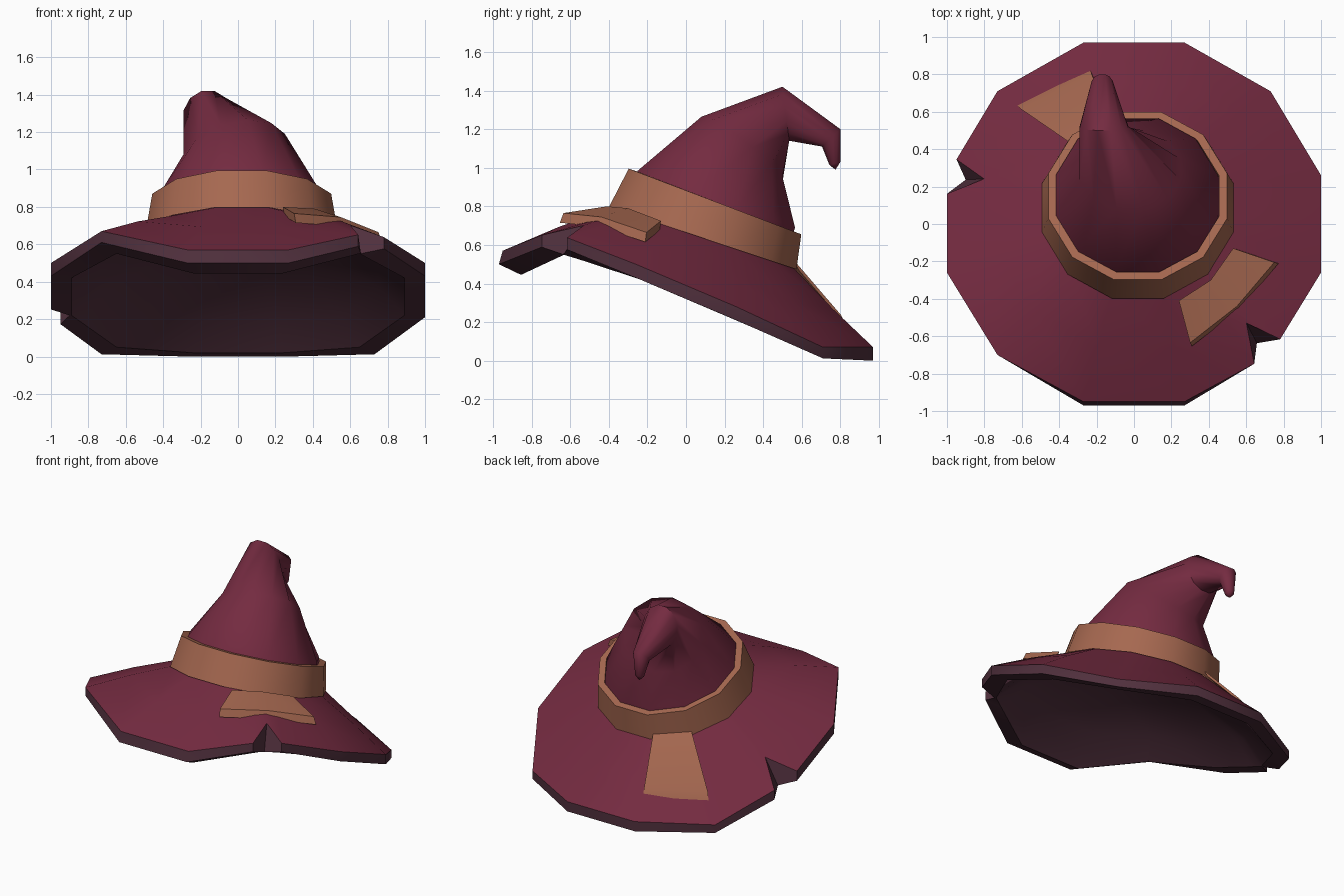
import bpy, bmesh, math
from mathutils import Vector as V

if "Cube" in bpy.data.objects:
    bpy.data.objects.remove(bpy.data.objects["Cube"])


def material(name, rgb):
    m = bpy.data.materials.new(name)
    m.diffuse_color = (*rgb, 1)
    m.use_nodes = True
    m.node_tree.nodes["Principled BSDF"].inputs["Base Color"].default_value = m.diffuse_color
    return m


MAROON = material("maroon cloth", (0.175, 0.024, 0.052))
PLUM = material("dark plum lining", (0.08, 0.029, 0.046))
TAN = material("tan leather", (0.38, 0.138, 0.08))


def finish(bm, name, mats, angle=35):
    bmesh.ops.recalc_face_normals(bm, faces=bm.faces)
    mesh = bpy.data.meshes.new(name)
    bm.to_mesh(mesh)
    bm.free()
    for m in mats:
        mesh.materials.append(m)
    ob = bpy.data.objects.new(name, mesh)
    bpy.context.collection.objects.link(ob)
    bpy.ops.object.select_all(action='DESELECT')
    ob.select_set(True)
    bpy.context.view_layer.objects.active = ob
    bpy.ops.object.shade_smooth_by_angle(angle=math.radians(angle))
    return ob


def loft(name, rings, mats, row_mat=None, tip=None, loop=False, angle=35):
    """Bridge equal-sized rings; optionally close on a tip point or back to the first ring."""
    bm = bmesh.new()
    rows = [[bm.verts.new(p) for p in r] for r in rings]
    if loop:
        rows.append(rows[0])
    n = len(rows[0])
    for j in range(len(rows) - 1):
        for i in range(n):
            k = (i + 1) % n
            f = bm.faces.new((rows[j][i], rows[j][k], rows[j + 1][k], rows[j + 1][i]))
            f.material_index = row_mat[j] if row_mat else 0
    if tip is not None:
        t = bm.verts.new(tip)
        for i in range(n):
            f = bm.faces.new((rows[-1][i], rows[-1][(i + 1) % n], t))
            f.material_index = row_mat[-1] if row_mat else 0
    return finish(bm, name, mats, angle)


# tilted hat frame
TILT = math.radians(18.5)
AX_Y = V((0, math.cos(TILT), -math.sin(TILT)))
AX_Z = V((0, math.sin(TILT), math.cos(TILT)))
BASE = V((0.02, 0.09, 0.645))
ANG = [math.radians(-75 + 30 * i) for i in range(12)]


def tilted(a, r, h):
    return BASE + AX_Z * h + V((r * math.cos(a), 0, 0)) + AX_Y * (r * math.sin(a))


# brim: half outline from front to back, mirrored in x
half = [  # x, y, top z, bottom z, lip z
    (0.27, -0.95, 0.57, 0.50, 0.445), (0.73, -0.70, 0.67, 0.61, 0.55),
    (1.0, -0.26, 0.50, 0.43, 0.42), (1.0, 0.26, 0.28, 0.21, 0.22),
    (0.73, 0.71, 0.07, 0.012, 0.05), (0.27, 0.97, 0.07, 0.0, 0.02)]
outline = half + [(-p[0],) + p[1:] for p in reversed(half)]
NOTCHES = (1, 8)


def mix(p, q, t):
    return tuple(a + (b - a) * t for a, b in zip(p, q))


columns = []  # (outline point, is notch apex)
for i, p in enumerate(outline):
    if i in NOTCHES:
        columns += [(mix(p, outline[i - 1], 0.19), False), (p, True),
                    (mix(p, outline[i + 1], 0.19), False)]
    else:
        columns.append((p, False))

rings = [[] for _ in range(7)]
for (x, y, zt, zb, zl), cut in columns:
    a = math.atan2(y, x)
    top, inner = V((x, y, zt)), tilted(a, 0.5, 0.0)
    mid = inner.lerp(top, 0.5) + V((0, 0, 0.01 if y < 0.5 else -0.01))
    lip = V((x * 0.89, y * 0.9, zl))
    bottom = V((x, y - (0.02 if y < -0.8 else 0), zb))
    if cut:
        top = top.lerp(inner, 0.37)
        bottom = lip + V((x, y, 0)) * 0.01
    pts = (inner, mid, top, bottom, lip, mid - V((0, 0, 0.08)), tilted(a, 0.42, -0.05))
    for ring, p in zip(rings, pts):
        ring.append(p)
# the underside closes as a shallow dome
loft("brim", rings, [MAROON, PLUM], [0, 0, 1, 1, 1, 1, 1], tip=tilted(0, 0, 0.0))


# crown: each section is front (y, z), back (y, z), centre x, half width, sideways slope
sections = [
    ((-0.30, 0.85), (0.53, 0.57), 0.015, 0.465, 0), ((-0.25, 0.985), (0.565, 0.69), 0.015, 0.445, 0),
    ((0.08, 1.25), (0.50, 0.94), -0.02, 0.28, 0.2), ((0.50, 1.42), (0.535, 1.14), -0.16, 0.135, 0),
    ((0.80, 1.20), (0.705, 1.11), -0.17, 0.058, 0), ((0.80, 1.03), (0.743, 1.015), -0.17, 0.03, 0)]
crown = []
for f, b, cx, hw, slope in sections:
    F, B = V((cx, *f)), V((cx, *b))
    c, d = (F + B) / 2, (B - F) / 2 / math.cos(math.radians(15))
    crown.append([c + V((1, 0, slope)) * hw * math.cos(a) + d * math.sin(a) for a in ANG])
loft("crown", crown, [MAROON], tip=V((-0.17, 0.775, 0.99)), angle=60)

# leather band around the crown, its top edge dipping a little more to the back
band = [(0.53, -0.01), (0.495, 0.21), (0.45, 0.21), (0.45, 0.15)]
loft("hat_band", [[tilted(a, r, h - (0.02 * (1 + math.sin(a)) if h > 0.1 else 0))
                   for a in ANG] for r, h in band], [TAN], loop=True)


# leather patches: strips of (inner point, outer point) pairs with thickness
def patch(name, pairs, thick):
    bm = bmesh.new()
    rows = []
    for p, q in pairs:
        p, q = V(p), V(q)
        d = V((0, 0, thick)) - V((q.x, q.y, 0)) * 0.03
        rows.append([bm.verts.new(v) for v in (p, q, q - d, p - d)])
    for r, s in zip(rows, rows[1:]):
        for i in range(4):
            k = (i + 1) % 4
            bm.faces.new((r[i], r[k], s[k], s[i]))
    bm.faces.new(rows[0])
    bm.faces.new(rows[-1])
    finish(bm, name, [TAN], 20)


patch("front_patch", [((0.24, -0.41, 0.80), (0.30, -0.635, 0.765)),
                      ((0.41, -0.30, 0.79), (0.55, -0.44, 0.745)),
                      ((0.53, -0.13, 0.725), (0.75, -0.205, 0.665))], 0.05)
patch("back_patch", [((-0.35, 0.44, 0.55), (-0.605, 0.615, 0.24)),
                     ((-0.13, 0.56, 0.52), (-0.228, 0.805, 0.235))], 0.05)
